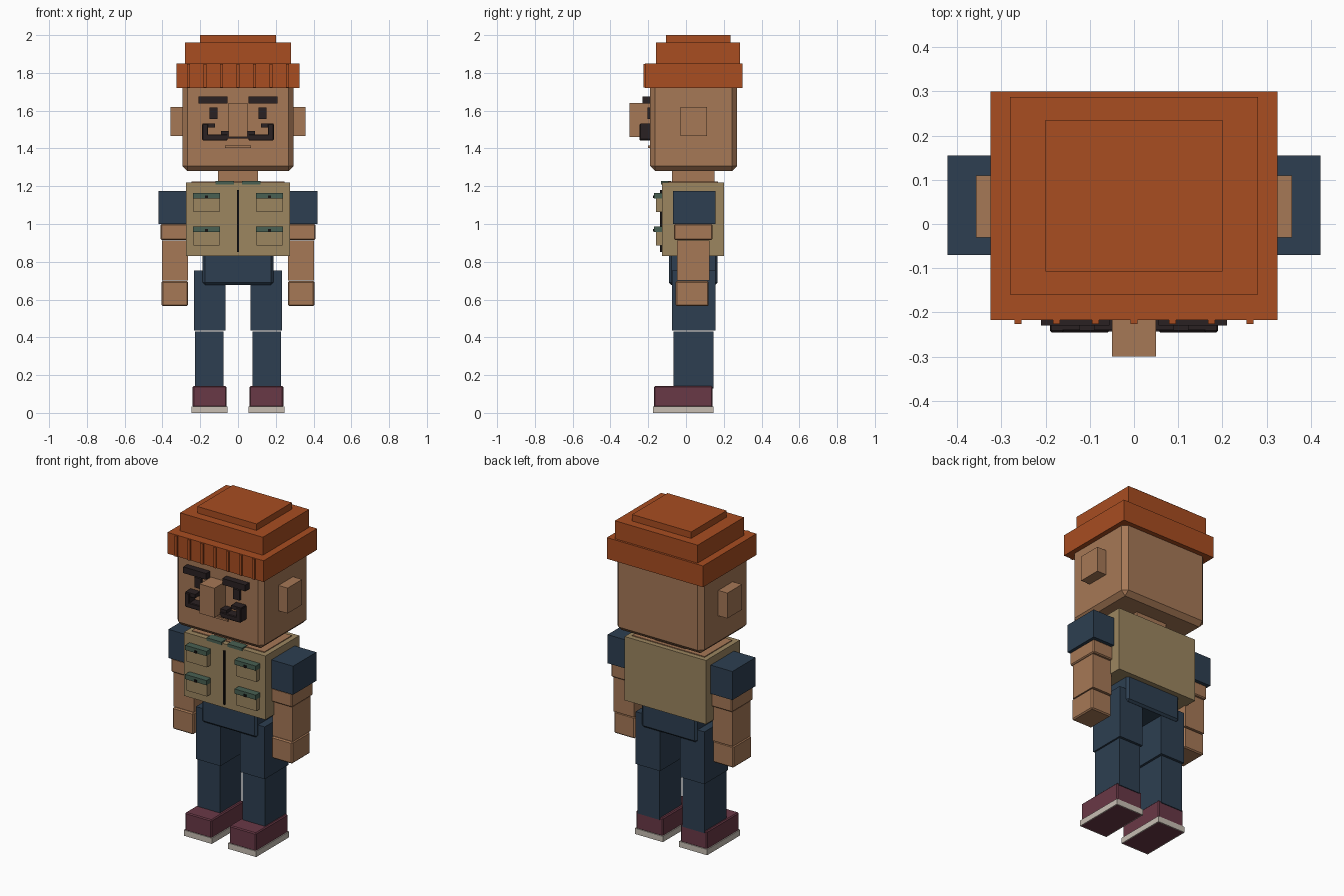
import bpy
import bmesh

if "Cube" in bpy.data.objects:
    bpy.data.objects.remove(bpy.data.objects["Cube"], do_unlink=True)


def linear(c):
    return c / 12.92 if c <= 0.04045 else ((c + 0.055) / 1.055) ** 2.4


def material(name, hex_code):
    rgb = [linear(b / 255) for b in bytes.fromhex(hex_code)]
    m = bpy.data.materials.new(name)
    m.use_nodes = True
    m.diffuse_color = (*rgb, 1)
    bsdf = next(n for n in m.node_tree.nodes if n.type == "BSDF_PRINCIPLED")
    bsdf.inputs["Base Color"].default_value = (*rgb, 1)
    bsdf.inputs["Roughness"].default_value = 0.8
    return m


skin = material("skin", "A67856")
orange = material("orange knit", "A84D21")
tan = material("tan vest", "9C8660")
navy = material("navy cloth", "2D3F51")
maroon = material("maroon shoe", "693846")
cream = material("cream sole", "C8BFB4")
hair = material("dark hair", "2A2122")
green = material("green flap", "486052")
black = material("black trim", "171414")


def box(name, mat, x, y, z, bevel=0.0):
    """Box between the given (min, max) ranges, with an optional chamfer."""
    bm = bmesh.new()
    bmesh.ops.create_cube(bm, size=1)
    for v in bm.verts:
        for axis, (lo, hi) in enumerate((x, y, z)):
            v.co[axis] = lo if v.co[axis] < 0 else hi
    if bevel:
        bmesh.ops.bevel(bm, geom=bm.edges[:], offset=bevel, segments=1,
                        affect="EDGES")
    mesh = bpy.data.meshes.new(name)
    bm.to_mesh(mesh)
    bm.free()
    mesh.materials.append(mat)
    ob = bpy.data.objects.new(name, mesh)
    bpy.context.collection.objects.link(ob)
    return ob


def pair(name, mat, x, y, z, bevel=0.0):
    """The same box on the left (+x) and mirrored on the right."""
    return [box("left_" + name, mat, x, y, z, bevel),
            box("right_" + name, mat, (-x[1], -x[0]), y, z, bevel)]


def centred(name, mat, half, y, z, bevel=0.0):
    return box(name, mat, (-half, half), y, z, bevel)


# Head, neck and ears
centred("head", skin, 0.295, (-0.19, 0.27), (1.28, 1.78), 0.027)
centred("neck", skin, 0.105, (-0.075, 0.15), (1.2, 1.29))
pair("ear", skin, (0.28, 0.357), (-0.03, 0.11), (1.465, 1.62))

# Stepped knit hat with ribs on the front of its brim
centred("hat_brim", orange, 0.325, (-0.217, 0.3), (1.72, 1.85))
centred("hat_middle", orange, 0.28, (-0.16, 0.287), (1.85, 1.96))
centred("hat_top", orange, 0.2, (-0.107, 0.235), (1.96, 2.0))
for i in range(-3, 4):
    c = i * 0.0875
    box("hat_rib", orange, (c - 0.008, c + 0.008), (-0.226, -0.21), (1.722, 1.848))

# Face
centred("nose", skin, 0.05, (-0.3, -0.18), (1.46, 1.64))
pair("eyebrow", hair, (0.055, 0.21), (-0.23, -0.18), (1.637, 1.675))
pair("eye", hair, (0.108, 0.152), (-0.204, -0.18), (1.555, 1.617))
centred("mouth", skin, 0.07, (-0.2, -0.18), (1.403, 1.415))

# Curled moustache
centred("moustache_bar", hair, 0.165, (-0.243, -0.18), (1.452, 1.472))
pair("moustache_base", hair, (0.055, 0.188), (-0.245, -0.18), (1.442, 1.474), 0.004)
pair("moustache_inner", hair, (0.05, 0.09), (-0.24, -0.18), (1.465, 1.492))
pair("moustache_side", hair, (0.158, 0.19), (-0.245, -0.18), (1.445, 1.53), 0.004)
pair("moustache_curl", hair, (0.122, 0.188), (-0.24, -0.18), (1.51, 1.533))

# Vest, with the open collar showing on top
centred("vest", tan, 0.275, (-0.128, 0.2), (0.83, 1.22))
centred("shoulder_top", skin, 0.245, (-0.095, 0.17), (1.2, 1.225))
centred("zip", black, 0.006, (-0.138, -0.12), (0.853, 1.18))
pair("collar", green, (0.02, 0.12), (-0.132, -0.08), (1.21, 1.228))
for z in (0.885, 1.063):
    pair("pocket", tan, (0.098, 0.236), (-0.16, -0.12), (z, z + 0.092))
    pair("pocket_flap", green, (0.095, 0.239), (-0.17, -0.12), (z + 0.073, z + 0.102))
    pair("pocket_button", black, (0.16, 0.176), (-0.176, -0.16), (z + 0.074, z + 0.088))

# Arms
pair("sleeve", navy, (0.265, 0.422), (-0.07, 0.155), (1.0, 1.175))
pair("upper_arm", skin, (0.268, 0.41), (-0.063, 0.14), (0.915, 1.0), 0.006)
pair("forearm", skin, (0.266, 0.403), (-0.047, 0.125), (0.7, 0.913))
pair("hand", skin, (0.264, 0.405), (-0.055, 0.12), (0.565, 0.698), 0.007)

# Hips and legs
centred("hips", navy, 0.187, (-0.09, 0.168), (0.678, 0.85), 0.012)
pair("thigh", navy, (0.067, 0.233), (-0.075, 0.155), (0.435, 0.755))
pair("shin", navy, (0.077, 0.227), (-0.065, 0.145), (0.13, 0.431))

# Shoes, with a coloured tread inset in each sole
pair("shoe", maroon, (0.06, 0.24), (-0.17, 0.14), (0.03, 0.142), 0.006)
for sole in pair("sole", cream, (0.055, 0.245), (-0.174, 0.145), (0, 0.035)):
    sole.data.materials.append(maroon)
    bm = bmesh.new()
    bm.from_mesh(sole.data)
    bottom = [f for f in bm.faces if f.calc_center_median().z < 0.001]
    bmesh.ops.inset_region(bm, faces=bottom, thickness=0.008)
    for f in bottom:
        f.material_index = 1
    bm.to_mesh(sole.data)
    bm.free()
